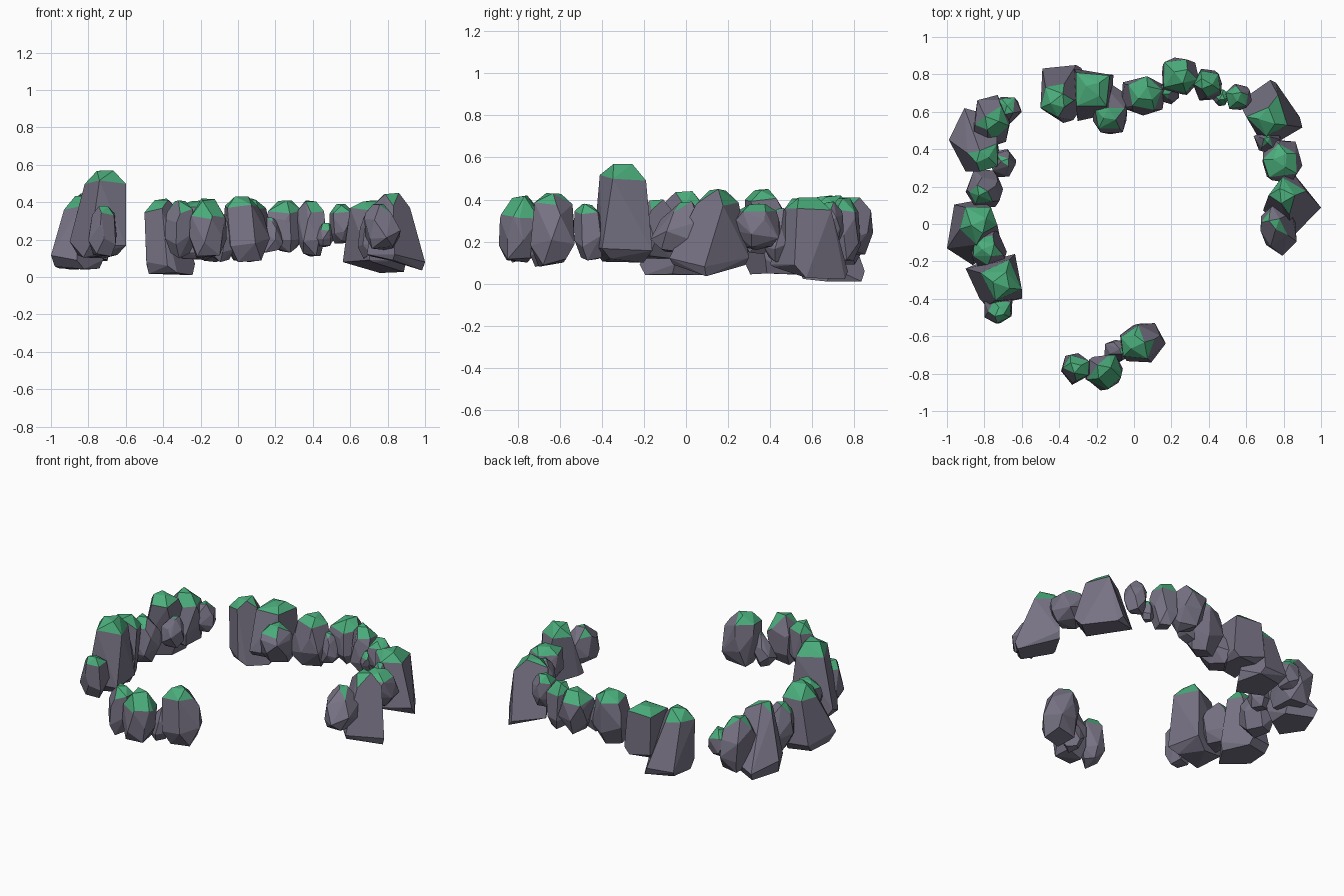
import bpy, bmesh, math, random
from mathutils import Vector

old = bpy.data.objects.get("Cube")
if old:
    bpy.data.objects.remove(old, do_unlink=True)


def material(name, color):
    mat = bpy.data.materials.new(name)
    mat.use_nodes = True
    mat.diffuse_color = color
    mat.node_tree.nodes["Principled BSDF"].inputs["Base Color"].default_value = color
    return mat


stone = material("purple grey stone", (0.185, 0.17, 0.232, 1))
moss = material("green moss", (0.07, 0.42, 0.2, 1))


def ring(bm, rng, sides, center, radius, z, wobble, turn):
    """Add an uneven ring of points that exactly spans center +- radius."""
    points = []
    for i in range(sides):
        angle = turn + math.tau * (i + rng.uniform(-0.15, 0.15)) / sides
        points.append(Vector((math.cos(angle), math.sin(angle))) * rng.uniform(0.9, 1.1))
    least = Vector([min(p[k] for p in points) for k in range(2)])
    most = Vector([max(p[k] for p in points) for k in range(2)])
    verts = []
    for i, p in enumerate(points):
        spot = [center[k] + radius[k] * (2 * (p[k] - least[k]) / (most[k] - least[k]) - 1)
                for k in range(2)]
        lift = rng.uniform(0, wobble) if i else 0
        verts.append(bm.verts.new((*spot, z + lift)))
    return verts


def rock(name, seed, xs, ys, zs, peak, cap, depth, crag=None):
    """Faceted boulder, or straight-sided crag, leaning to a mossy peak."""
    rng = random.Random(seed)
    low = Vector((xs[0], ys[0]))
    high = Vector((xs[1], ys[1]))
    middle, half = (low + high) / 2, (high - low) / 2
    peak = Vector(peak)
    bottom, top = zs
    height = top - bottom
    shoulder = Vector((min(cap, half.x), min(cap, half.y)))
    bm = bmesh.new()

    if crag:
        # Broad foot, tilted up towards the inside of the circle
        sides, turn, foot_size, tilt = crag
        turn = math.radians(turn)
        foot = ring(bm, rng, sides, middle, half * foot_size, bottom, height * 0.04, turn)
        outward = middle.normalized()
        for v in foot:
            offset = v.co.xy - middle
            reach = outward.dot((offset.x / half.x, offset.y / half.y))
            v.co.z += height * tilt * max(0, 1 - reach)
        ring(bm, rng, sides, middle, half, bottom + height * 0.12, height * 0.12, turn)
    else:
        # Narrow foot, wide belt and belly
        sides, turn = 5, rng.uniform(0, math.tau)
        ring(bm, rng, 4, middle, half * 0.62, bottom, height * 0.12, turn)
        ring(bm, rng, 6, middle, half, bottom + height * 0.24, height * 0.2, turn)
        ring(bm, rng, 5, middle.lerp(peak, 0.6), half.lerp(shoulder, 0.45),
             bottom + height * 0.62, height * 0.08, turn)

    # Shoulder and crown
    ring(bm, rng, sides, peak, shoulder, top - depth, depth * 0.35, turn)
    ring(bm, rng, 3, peak, shoulder * 0.4, top, -depth * 0.15, turn)

    # Wrap the points in a hull and merge nearly flat facets
    bmesh.ops.convex_hull(bm, input=bm.verts[:])
    loose = [v for v in bm.verts if not v.link_faces]
    bmesh.ops.delete(bm, geom=loose, context="VERTS")
    bmesh.ops.dissolve_limit(bm, angle_limit=math.radians(10),
                             verts=bm.verts[:], edges=bm.edges[:])
    bmesh.ops.recalc_face_normals(bm, faces=bm.faces[:])

    # Moss covers the upward faces of the crown
    for face in bm.faces:
        lowest = min(v.co.z for v in face.verts)
        if lowest > top - depth * 1.05 and face.normal.z > 0.2:
            face.material_index = 1

    mesh = bpy.data.meshes.new(name)
    bm.to_mesh(mesh)
    bm.free()
    mesh.materials.append(stone)
    mesh.materials.append(moss)
    bpy.context.collection.objects.link(bpy.data.objects.new(name, mesh))


# Each entry: x range, y range, z range, peak, shoulder radius, moss depth,
# and for crags the number of sides, their turn, foot size and foot tilt
back_arc = [
    ((-.49, -.23), (.54, .85), (.01, .42), (-.41, .66), .09, .08, (5, 65, .9, 0)),
    ((-.32, -.11), (.55, .83), (.09, .41), (-.22, .72), .09, .04, (4, 45, .8, 0)),
    ((-.22, -.03), (.48, .75), (.08, .34), (-.13, .59), .08, .06),
    ((-.07, .17), (.58, .78), (.08, .42), (.06, .7), .09, .06),
    ((.12, .24), (.64, .75), (.13, .32), (.17, .71), .04, .03),
    ((.15, .35), (.69, .89), (.13, .41), (.25, .79), .09, .07),
    ((.32, .47), (.66, .83), (.11, .41), (.39, .75), .07, .07),
    ((.42, .51), (.63, .72), (.16, .29), (.47, .68), .04, .04),
    ((.49, .63), (.61, .75), (.18, .39), (.55, .68), .06, .05),
]
left_side = [
    ((.56, .9), (.4, .77), (.01, .41), (.71, .58), .11, .06, (4, 78, .92, .1)),
    ((.64, .8), (.37, .5), (.1, .36), (.71, .45), .04, .05),
    ((.69, .9), (.22, .45), (.16, .38), (.78, .34), .09, .04),
    ((.69, 1), (-.08, .3), (.03, .45), (.82, .15), .1, .08, (4, 5, .9, .1)),
    ((.68, .87), (-.17, .11), (.14, .39), (.75, 0), .07, .06),
]
right_side = [
    ((-.75, -.6), (.54, .68), (.15, .33), (-.67, .61), .06, .06),
    ((-.86, -.66), (.4, .69), (.08, .41), (-.76, .54), .09, .08),
    ((-.99, -.72), (.28, .62), (.04, .45), (-.81, .36), .08, .06, (5, 110, .85, 0)),
    ((-.77, -.63), (.25, .4), (.14, .34), (-.69, .33), .05, .06),
    ((-.9, -.7), (.09, .29), (.08, .37), (-.81, .18), .07, .06),
    ((-1, -.72), (-.22, .13), (.04, .44), (-.83, -.01), .1, .08, (5, 60, .85, 0)),
    ((-.87, -.68), (-.25, -.03), (.12, .4), (-.78, -.14), .08, .06),
    ((-.9, -.6), (-.44, -.16), (.1, .57), (-.71, -.3), .11, .08, (4, 60, .7, 0)),
    ((-.8, -.65), (-.53, -.37), (.11, .38), (-.72, -.47), .06, .05),
]
front_group = [
    ((-.39, -.23), (-.86, -.69), (.1, .41), (-.31, -.77), .07, .07),
    ((-.26, -.06), (-.89, -.7), (.1, .42), (-.16, -.79), .09, .11),
    ((-.16, -.02), (-.74, -.62), (.08, .3), (-.06, -.68), .04, .06),
    ((-.07, .17), (-.74, -.53), (.08, .43), (.02, -.63), .09, .06),
]
groups = {"back_rock": back_arc, "left_rock": left_side,
          "right_rock": right_side, "front_rock": front_group}
seed = 0
for label, rocks in groups.items():
    for number, spec in enumerate(rocks, 1):
        seed += 1
        rock(f"{label}_{number}", seed, *spec)
